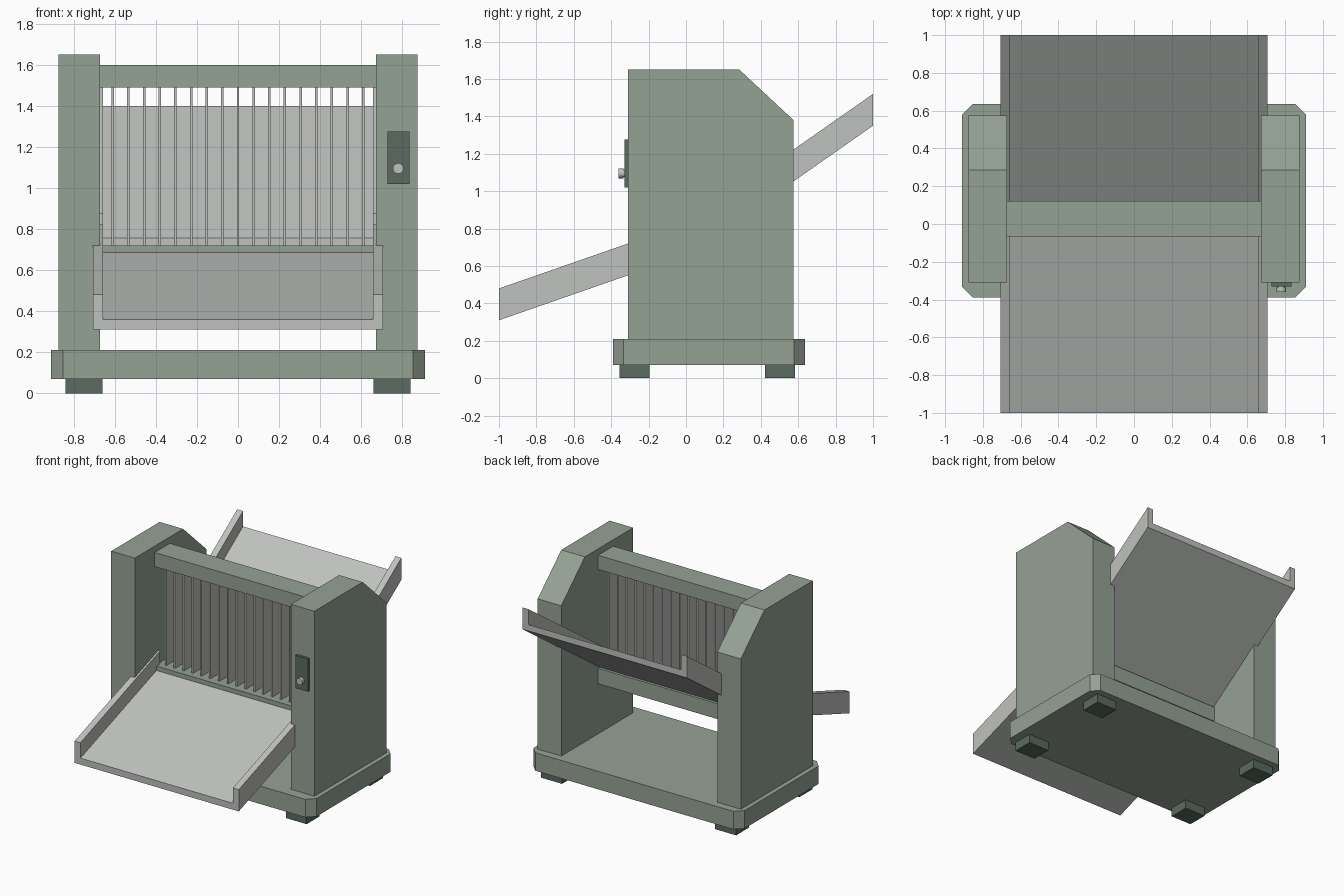
import bpy, bmesh, math
from mathutils import Matrix

if "Cube" in bpy.data.objects:
    bpy.data.objects.remove(bpy.data.objects["Cube"])


def material(name, rgb):
    m = bpy.data.materials.new(name)
    m.diffuse_color = (*rgb, 1)
    m.use_nodes = True
    m.node_tree.nodes["Principled BSDF"].inputs["Base Color"].default_value = m.diffuse_color
    return m


GREEN = material("body_green", (0.30, 0.36, 0.30))
DARK = material("dark_green", (0.10, 0.145, 0.12))
STEEL = material("tray_grey", (0.52, 0.54, 0.51))


def finish(name, bm, mat):
    bmesh.ops.recalc_face_normals(bm, faces=bm.faces)
    me = bpy.data.meshes.new(name)
    bm.to_mesh(me)
    bm.free()
    me.materials.append(mat)
    ob = bpy.data.objects.new(name, me)
    bpy.context.collection.objects.link(ob)
    return ob


def add_prism(bm, pts, lo, hi, axis):
    """Extrude a 2D outline along x (pts are y,z) or z (pts are x,y)."""
    def place(p, t):
        return (t, p[0], p[1]) if axis == 'x' else (p[0], p[1], t)
    a = [bm.verts.new(place(p, lo)) for p in pts]
    b = [bm.verts.new(place(p, hi)) for p in pts]
    bm.faces.new(a)
    bm.faces.new(b)
    for i in range(len(pts)):
        j = (i + 1) % len(pts)
        bm.faces.new((a[i], a[j], b[j], b[i]))


def prism(name, pts, lo, hi, axis, mat):
    bm = bmesh.new()
    add_prism(bm, pts, lo, hi, axis)
    return finish(name, bm, mat)


def box(name, x, y, z, mat):
    pts = [(x[0], y[0]), (x[1], y[0]), (x[1], y[1]), (x[0], y[1])]
    return prism(name, pts, z[0], z[1], 'z', mat)


# base with clipped corners
X, Y0, Y1, C = 0.91, -0.39, 0.635, 0.057
prism("base", [(-X + C, Y0), (X - C, Y0), (X, Y0 + C), (X, Y1 - C),
               (X - C, Y1), (-X + C, Y1), (-X, Y1 - C), (-X, Y0 + C)],
      0.07, 0.21, 'z', GREEN)

# side panels and feet
panel = [(-0.31, 0.21), (0.575, 0.21), (0.575, 1.38), (0.285, 1.65), (-0.31, 1.65)]
for side, s in (("left", -1), ("right", 1)):
    prism(side + "_panel", panel, *sorted((s * 0.672, s * 0.875)), 'x', GREEN)
    for end, y in (("front", -0.275), ("back", 0.503)):
        box(f"{end}_{side}_foot", sorted((s * 0.66, s * 0.84)),
            (y - 0.08, y + 0.08), (0, 0.07), DARK)

# cross bars
for name, z in (("upper_bar", (1.49, 1.60)), ("lower_bar", (0.60, 0.72))):
    box(name, (-0.673, 0.673), (-0.065, 0.122), z, GREEN)

# slicing blades
for i in range(17):
    x = -0.61 + i * 0.07625
    box(f"blade_{i + 1}", (x - 0.006, x + 0.006), (-0.02, 0.08), (0.71, 1.50), STEEL)


# sloping trays: one U-shaped cross-section swept from y0 to y1
def tray(name, y0, z0, y1, z1):
    section = [(-0.707, 0.17), (-0.707, 0), (0.707, 0), (0.707, 0.17),
               (0.657, 0.17), (0.657, 0.05), (-0.657, 0.05), (-0.657, 0.17)]
    bm = bmesh.new()
    a = [bm.verts.new((x, y0, z0 + h)) for x, h in section]
    b = [bm.verts.new((x, y1, z1 + h)) for x, h in section]
    for r in (a, b):
        for q in ((0, 1, 6, 7), (1, 2, 5, 6), (2, 3, 4, 5)):
            bm.faces.new([r[k] for k in q])
    for i in range(8):
        j = (i + 1) % 8
        bm.faces.new((a[i], a[j], b[j], b[i]))
    finish(name, bm, STEEL)


tray("front_tray", -1.0, 0.31, -0.02, 0.651)
tray("rear_tray", 0.08, 0.706, 1.0, 1.35)

# switch plate and button
box("switch_plate", (0.727, 0.835), (-0.33, -0.305), (1.02, 1.275), DARK)


def disc(name, r, y0, y1, mat):
    bm = bmesh.new()
    m = Matrix.Translation((0.78, (y0 + y1) / 2, 1.095)) @ Matrix.Rotation(math.pi / 2, 4, 'X')
    bmesh.ops.create_cone(bm, cap_ends=True, segments=20, radius1=r, radius2=r,
                          depth=y1 - y0, matrix=m)
    ob = finish(name, bm, mat)
    bpy.context.view_layer.objects.active = ob
    ob.select_set(True)
    bpy.ops.object.shade_smooth_by_angle(angle=math.radians(40))
    ob.select_set(False)


disc("button_stem", 0.020, -0.345, -0.32, STEEL)
disc("button_head", 0.026, -0.36, -0.335, STEEL)
